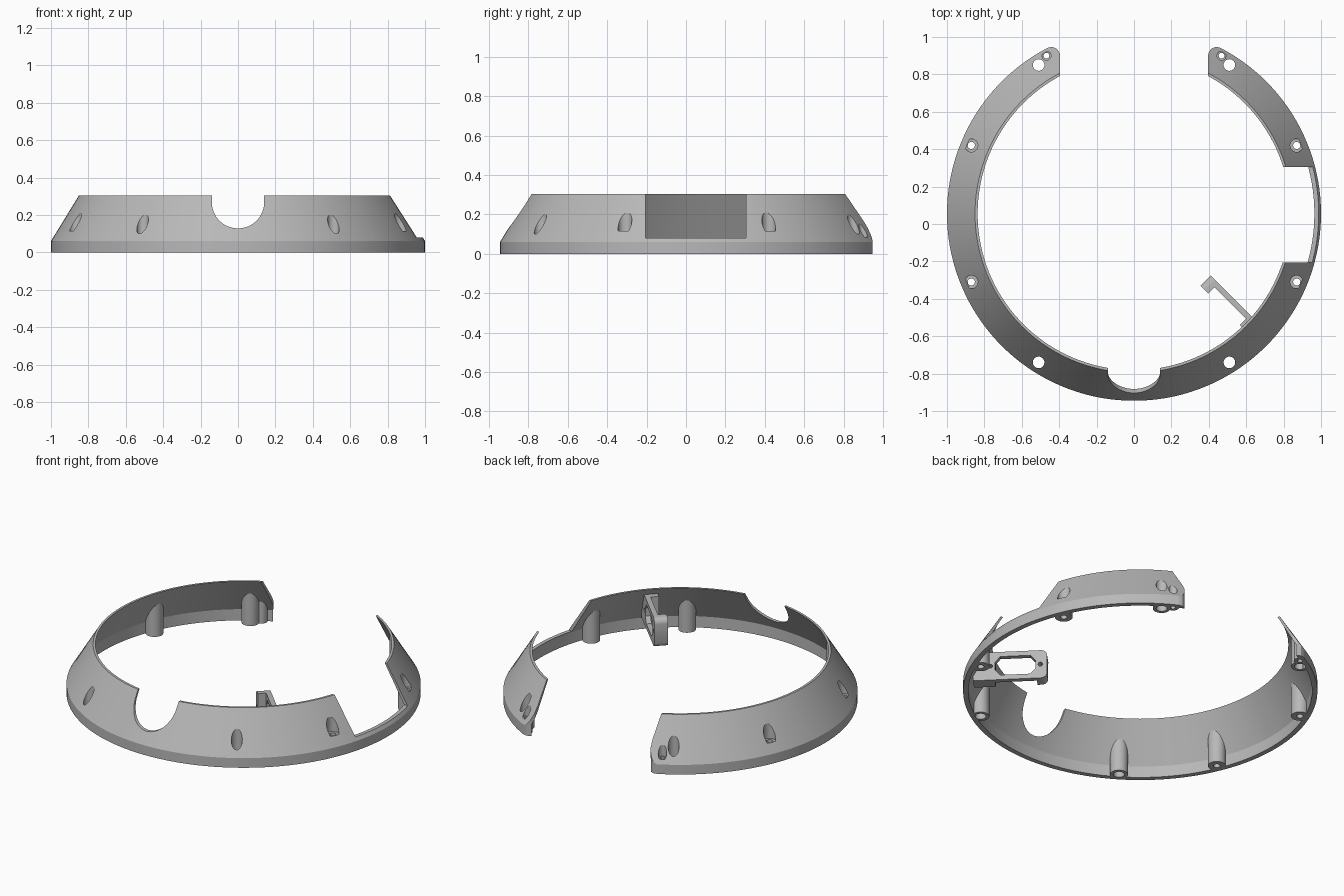
import bpy, bmesh, math
from mathutils import Vector, Matrix

if "Cube" in bpy.data.objects:
    bpy.data.objects.remove(bpy.data.objects["Cube"], do_unlink=True)

CY = 0.055          # ring centre in y
TOP, RIM = 0.305, 0.06

grey = bpy.data.materials.new("plain_grey")
grey.use_nodes = True
grey.diffuse_color = (0.48, 0.48, 0.48, 1)
grey.node_tree.nodes["Principled BSDF"].inputs["Base Color"].default_value = (0.48, 0.48, 0.48, 1)


def make(name, bm):
    bmesh.ops.recalc_face_normals(bm, faces=bm.faces)
    me = bpy.data.meshes.new(name)
    bm.to_mesh(me)
    bm.free()
    me.materials.append(grey)
    ob = bpy.data.objects.new(name, me)
    bpy.context.collection.objects.link(ob)
    return ob


def lathe(name, profile, n=144):
    bm = bmesh.new()
    rings = []
    for i in range(n):
        a = math.tau * i / n
        rings.append([bm.verts.new((r * math.cos(a), CY + r * math.sin(a), z)) for r, z in profile])
    k = len(profile)
    for i in range(n):
        p, q = rings[i], rings[(i + 1) % n]
        for j in range(k):
            bm.faces.new((p[j], q[j], q[(j + 1) % k], p[(j + 1) % k]))
    return make(name, bm)


def frustum(name, inset):
    # solid body of the ring, shrunk by inset
    n, bm, loops = 144, bmesh.new(), []
    for r, z in ((1 - inset, 0), (1 - inset, RIM), (0.85 - inset, TOP)):
        loops.append([bm.verts.new((r * math.cos(math.tau * i / n), CY + r * math.sin(math.tau * i / n), z))
                      for i in range(n)])
    for a, b in zip(loops, loops[1:]):
        for i in range(n):
            bm.faces.new((a[i], a[(i + 1) % n], b[(i + 1) % n], b[i]))
    bm.faces.new(loops[0][::-1])
    bm.faces.new(loops[-1])
    return make(name, bm)


def prism(name, points, depth, matrix=Matrix()):
    # polygon in local xy, extruded along local z
    bm = bmesh.new()
    face = bm.faces.new([bm.verts.new((x, y, 0)) for x, y in points])
    ext = bmesh.ops.extrude_face_region(bm, geom=[face])
    bmesh.ops.translate(bm, vec=(0, 0, depth), verts=[v for v in ext["geom"] if isinstance(v, bmesh.types.BMVert)])
    bm.transform(matrix)
    return make(name, bm)


def circle(r, n=32, x=0, y=0):
    return [(x + r * math.cos(math.tau * i / n), y + r * math.sin(math.tau * i / n)) for i in range(n)]


def rect(x0, y0, x1, y1):
    return [(x0, y0), (x1, y0), (x1, y1), (x0, y1)]


def boolean(target, other, op):
    mod = target.modifiers.new(op.lower(), "BOOLEAN")
    mod.operation, mod.solver, mod.object = op, "EXACT", other
    bpy.context.view_layer.objects.active = target
    bpy.ops.object.modifier_apply(modifier=mod.name)
    bpy.data.objects.remove(other, do_unlink=True)


def axes(origin, x, y, z):
    m = Matrix((x, y, z)).transposed().to_4x4()
    m.translation = origin
    return m


def at(x, y, z):
    return Matrix.Translation((x, y, z))


# Sloped ring wall
ring = lathe("ring_wall", [(1, 0), (1, RIM), (0.85, TOP), (0.836, TOP), (0.97, RIM + 0.01), (0.97, 0)])

# Screw posts: x, y, post radius, bore radius, shaft radius, bore floor
posts = [(0.51, 0.85, 0.05, 0.031, 0.031, -0.1), (0.468, 0.90, 0.034, 0.024, 0.015, 0.085),
         (0.87, 0.42, 0.05, 0.035, 0.019, 0.115), (0.87, -0.31, 0.05, 0.035, 0.019, 0.115),
         (0.51, -0.74, 0.05, 0.031, 0.031, -0.1)]
sides = [(s, p) for s in (1, -1) for p in posts]
for s, (x, y, r, bore, shaft, floor) in sides:
    post = prism("post", circle(r), 0.4, at(s * x, y, 0))
    boolean(post, frustum("post_trim", 0.0005), "INTERSECT")
    boolean(ring, post, "UNION")

# Screw holes with counterbores
for s, (x, y, r, bore, shaft, floor) in sides:
    boolean(ring, prism("bore", circle(bore), 0.6, at(s * x, y, floor)), "DIFFERENCE")
    if shaft < bore:
        boolean(ring, prism("shaft", circle(shaft), 0.6, at(s * x, y, -0.1)), "DIFFERENCE")

# Back opening with rounded tips
tip = [(0.395, 0.5), (0.395, 0.895), (0.4, 0.92), (0.415, 0.938), (0.437, 0.947), (0.47, 0.941), (0.47, 1.3)]
gap = tip + [(-x, y) for x, y in reversed(tip)]
boolean(ring, prism("gap_cutter", gap, 1, at(0, 0, -0.3)), "DIFFERENCE")

# Side window
boolean(ring, prism("window_cutter", rect(0.5, -0.205, 1.3, 0.305), 1, at(0, 0, 0.08)), "DIFFERENCE")

# Round front notch, open at the top
notch = [(0.14 * math.cos(a), 0.268 + 0.14 * math.sin(a))
         for a in [math.pi + math.pi * i / 32 for i in range(33)]] + [(0.14, 0.6), (-0.14, 0.6)]
front = axes((0, -0.5, 0), Vector((1, 0, 0)), Vector((0, 0, 1)), Vector((0, -1, 0)))
boolean(ring, prism("notch_cutter", notch, 0.8, front), "DIFFERENCE")

# Shallow arches under the rim
for sx in (1, -1):
    for sy in (1, -1):
        a = math.radians(40)
        out = Vector((sx * math.cos(a), sy * math.sin(a), 0))
        up = Vector((0, 0, 1))
        m = axes(Vector((0, CY, -0.182)) + out * 0.8, up.cross(out), up, out)
        boolean(ring, prism("arch_cutter", circle(0.247, 96), 0.5, m), "DIFFERENCE")

# Connector bracket: upright plate with two feet and an opening
u = Vector((1, -1, 0)).normalized()
v = Vector((-1, -1, 0)).normalized()
frame = axes((0.41, -0.275, 0), u, Vector((0, 0, 1)), v)
Z0, Z1, LEN, C = 0.085, 0.265, 0.42, 0.035
arc = [math.radians(d) for d in range(90, 271, 15)]
outline = [(C + C * math.cos(a), (Z1 - C if a <= math.pi else Z0 + C) + C * math.sin(a)) for a in arc]
outline += [(LEN, Z0), (LEN, Z1)]
bracket = prism("connector_bracket", outline, 0.078, frame)
boolean(bracket, prism("foot_gap", rect(0.06, 0, 0.297, 0.5), 0.2, frame @ at(0, 0, 0.03)), "DIFFERENCE")
hole = [(0.065, 0.15), (0.095, 0.115), (0.265, 0.115), (0.295, 0.15),
        (0.295, 0.2), (0.265, 0.235), (0.095, 0.235), (0.065, 0.2)]
boolean(bracket, prism("opening", hole, 0.3, frame @ at(0, 0, -0.1)), "DIFFERENCE")
for x in (0.038, 0.322):
    boolean(bracket, prism("screw_hole", circle(0.013, 16, x, 0.175), 0.3, frame @ at(0, 0, -0.1)), "DIFFERENCE")
boolean(bracket, frustum("bracket_trim", 0.015), "INTERSECT")

# Smooth curved faces, sharp edges kept
for ob in (ring, bracket):
    bpy.ops.object.select_all(action="DESELECT")
    ob.select_set(True)
    bpy.context.view_layer.objects.active = ob
    bpy.ops.object.shade_smooth_by_angle(angle=math.radians(25))
